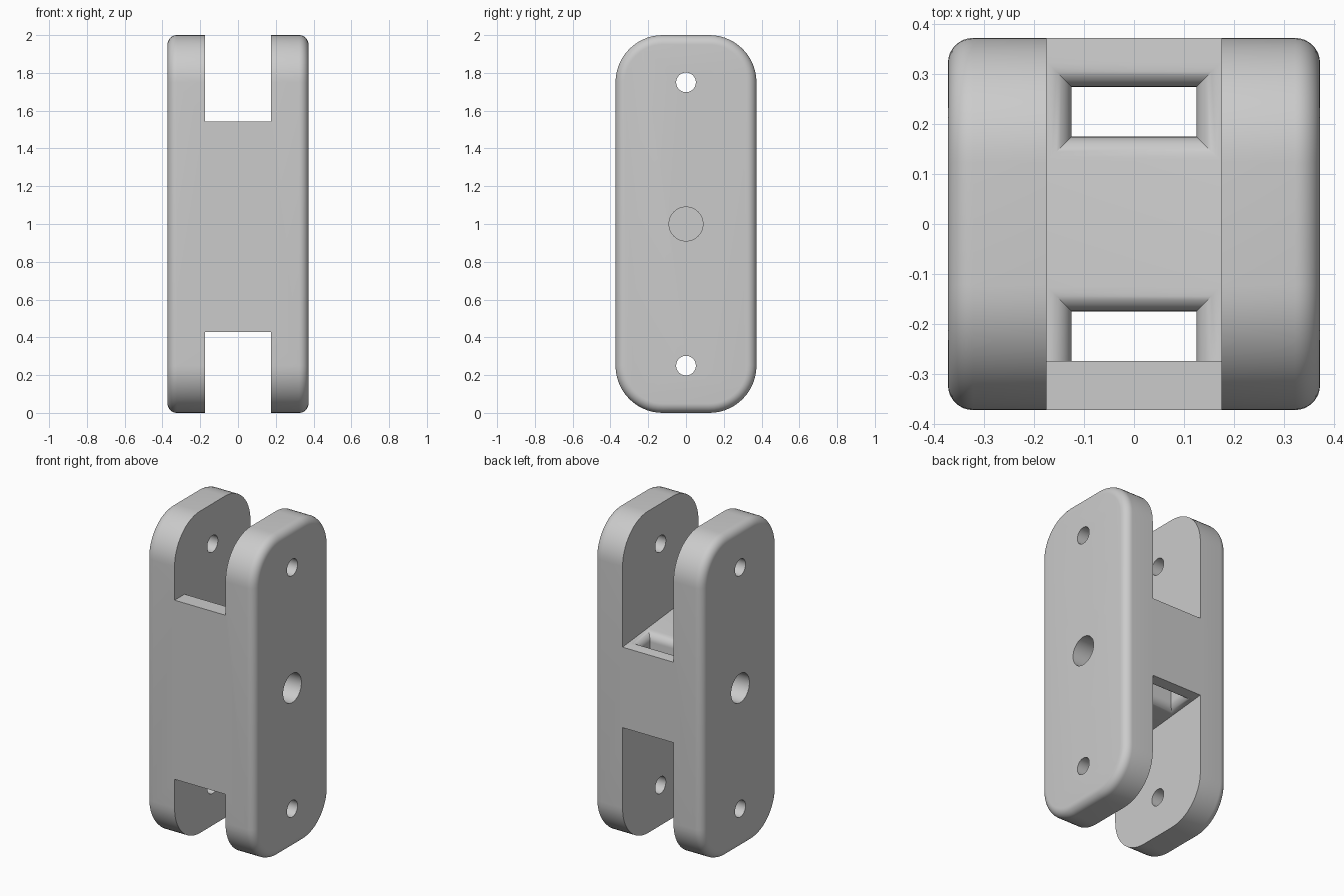
import bpy, bmesh, math

if "Cube" in bpy.data.objects:
    bpy.data.objects.remove(bpy.data.objects["Cube"], do_unlink=True)

HALF, INNER = 0.373, 0.175          # outer half width, inner face of side plates
CORNER, FILLET = 0.25, 0.05
SLOPE = 0.1

grey = bpy.data.materials.new("light grey")
grey.use_nodes = True
colour = (0.6, 0.6, 0.6, 1)
grey.diffuse_color = colour
grey.node_tree.nodes["Principled BSDF"].inputs["Base Color"].default_value = colour


def loft(name, rings):
    """Closed solid skinned through rings of equal point count."""
    bm = bmesh.new()
    loops = [[bm.verts.new(p) for p in ring] for ring in rings]
    n = len(loops[0])
    for a, b in zip(loops, loops[1:]):
        for i in range(n):
            j = (i + 1) % n
            bm.faces.new((a[i], a[j], b[j], b[i]))
    bm.faces.new(loops[0])
    bm.faces.new(loops[-1])
    bmesh.ops.recalc_face_normals(bm, faces=bm.faces)
    mesh = bpy.data.meshes.new(name)
    bm.to_mesh(mesh)
    bm.free()
    mesh.materials.append(grey)
    obj = bpy.data.objects.new(name, mesh)
    bpy.context.collection.objects.link(obj)
    return obj


def rounded_outline(x, inset, steps=14):
    """Side outline of the link, moved inwards by inset."""
    r = CORNER - inset
    cy, cz = HALF - CORNER, 1 - CORNER
    pts = []
    for k, (sy, sz) in enumerate(((1, 1), (-1, 1), (-1, -1), (1, -1))):
        for i in range(steps + 1):
            a = (k + i / steps) * math.pi / 2
            pts.append((x, sy * cy + r * math.cos(a), 1 + sz * cz + r * math.sin(a)))
    return pts


def cylinder_x(name, x0, x1, z, radius, sides=48):
    angles = [2 * math.pi * i / sides for i in range(sides)]
    return loft(name, [[(x, radius * math.cos(a), z + radius * math.sin(a)) for a in angles]
                       for x in (x0, x1)])


def web_height(y):
    """Height above mid level of the sloping web face."""
    return 0.25 + SLOPE * (HALF - y)


# Main body with rounded outer edges
arc = [i / 8 * math.pi / 2 for i in range(9)]
side = [(HALF - FILLET * (1 - math.sin(a)), FILLET * (1 - math.cos(a))) for a in arc]
stations = [(x, d) for x, d in reversed(side)] + [(-x, d) for x, d in side]
# order from the +x cap to the -x cap
stations = [(HALF - FILLET * (1 - math.cos(a)), FILLET * (1 - math.sin(a))) for a in arc]
stations += [(-x, d) for x, d in reversed(stations)]
body = loft("link_body", [rounded_outline(x, d) for x, d in stations])

cutters = []

# Stepped notches at both ends, leaving a taller stop lip at the front
STEP = -0.275
for name, s, lip in (("upper_notch", 1, 0.542), ("lower_notch", -1, 0.571)):
    profile = [(-1, lip), (STEP, lip), (STEP, web_height(STEP)),
               (1, web_height(1)), (1, 2), (-1, 2)]
    cutters.append(loft(name, [[(x, y, 1 + s * h) for y, h in profile]
                               for x in (-INNER, INNER)]))


# Two slots through the web, flared at both mouths
def slot(name, y0, y1, flare_front):
    def ring(s, offset, drop):
        ya, yb = y0 - offset * flare_front, y1 + offset
        xa = 0.125 + offset
        return [(x, y, 1 + s * (web_height(y) - drop))
                for x, y in ((-xa, ya), (xa, ya), (xa, yb), (-xa, yb))]
    r = 0.049
    mouth = [(0, r)] + [(r * (1 - math.cos(a)), r * (1 - math.sin(a))) for a in arc[1:]]
    mouth.append((r, -0.02))
    rings = [ring(-1, *m) for m in reversed(mouth)] + [ring(1, *m) for m in mouth]
    return loft(name, rings)


cutters.append(slot("front_slot", STEP + 0.0003, -0.175, 0))
cutters.append(slot("back_slot", 0.175, 0.275, 1))

# Pin holes near the ends and blind holes at mid height
for z in (0.25, 1.75):
    cutters.append(cylinder_x("pin_hole", -1, 1, z, 0.052))
for s in (-1, 1):
    cutters.append(cylinder_x("blind_hole", s * 0.17, s * 1, 1, 0.09))

# Apply the cuts
bpy.context.view_layer.objects.active = body
for cutter in cutters:
    cutter.hide_render = True
    mod = body.modifiers.new(cutter.name, "BOOLEAN")
    mod.operation = "DIFFERENCE"
    mod.solver = "EXACT"
    mod.object = cutter
    bpy.ops.object.modifier_apply(modifier=mod.name)
    bpy.data.objects.remove(cutter, do_unlink=True)

bpy.ops.object.select_all(action="DESELECT")
body.select_set(True)
bpy.ops.object.shade_smooth_by_angle(angle=math.radians(30))
